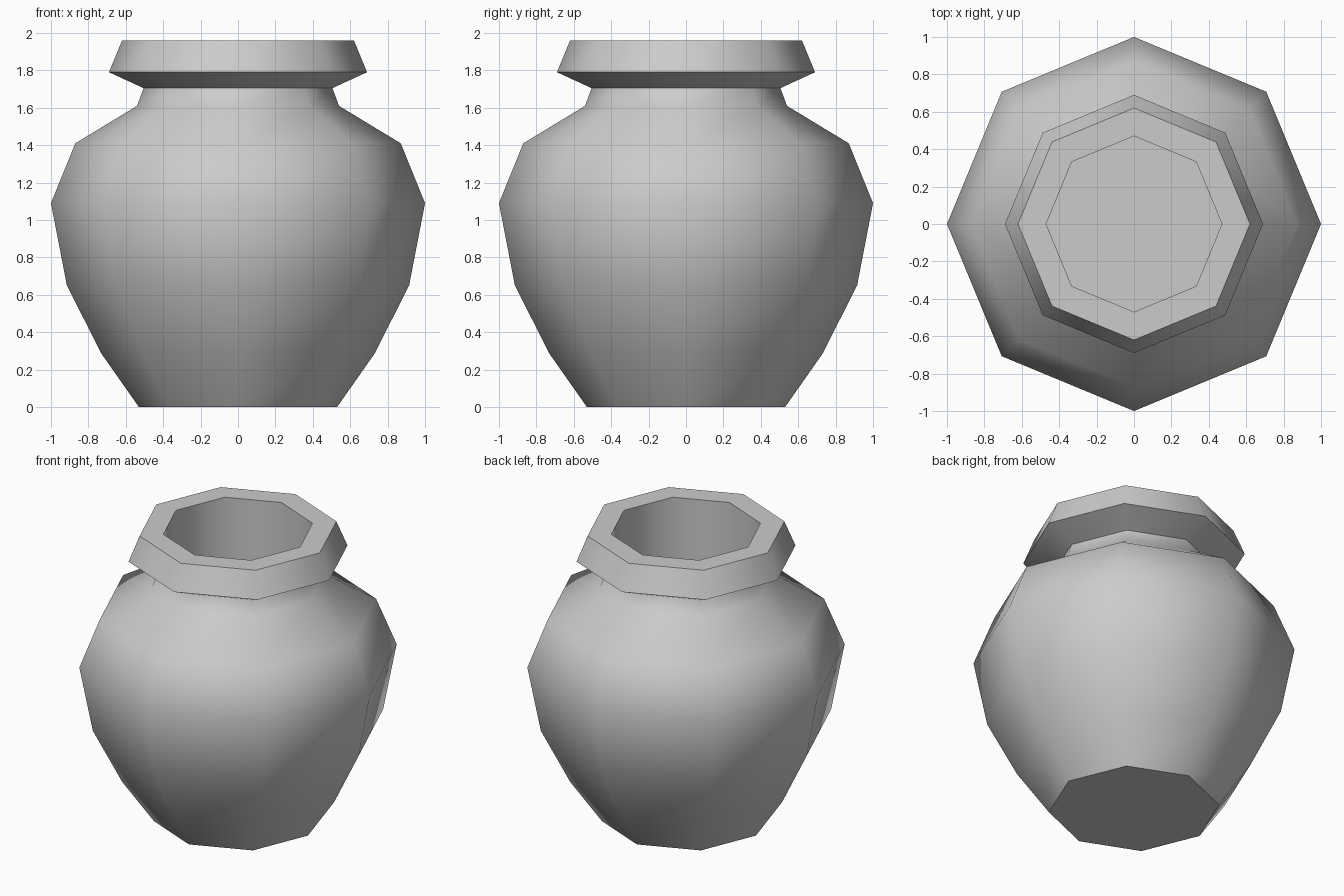
import bpy, bmesh, math

if "Cube" in bpy.data.objects:
    bpy.data.objects.remove(bpy.data.objects["Cube"])

SIDES = 8
# (radius, height) from the base, over the rim, down the inside
PROFILE = [(0.53, 0), (0.73, 0.285), (0.915, 0.65), (1.0, 1.09), (0.87, 1.41),
           (0.54, 1.61), (0.505, 1.705), (0.69, 1.79), (0.62, 1.96),
           (0.47, 1.96), (0.47, 1.0)]


def lathe(name, profile, sides):
    bm = bmesh.new()
    rings = []
    for r, z in profile:
        rings.append([bm.verts.new((r * math.cos(2 * math.pi * i / sides),
                                    r * math.sin(2 * math.pi * i / sides), z))
                      for i in range(sides)])
    for a, b in zip(rings, rings[1:]):
        for i in range(sides):
            j = (i + 1) % sides
            bm.faces.new((a[i], a[j], b[j], b[i]))
    # base underside and inner floor
    bm.faces.new(rings[0][::-1])
    bm.faces.new(rings[-1])
    mesh = bpy.data.meshes.new(name)
    bm.to_mesh(mesh)
    bm.free()
    obj = bpy.data.objects.new(name, mesh)
    bpy.context.collection.objects.link(obj)
    return obj


# Eight-sided pot with flared rim and hollow mouth
pot = lathe("pot", PROFILE, SIDES)
bpy.context.view_layer.objects.active = pot
pot.select_set(True)
bpy.ops.object.shade_smooth_by_angle(angle=math.radians(50))
